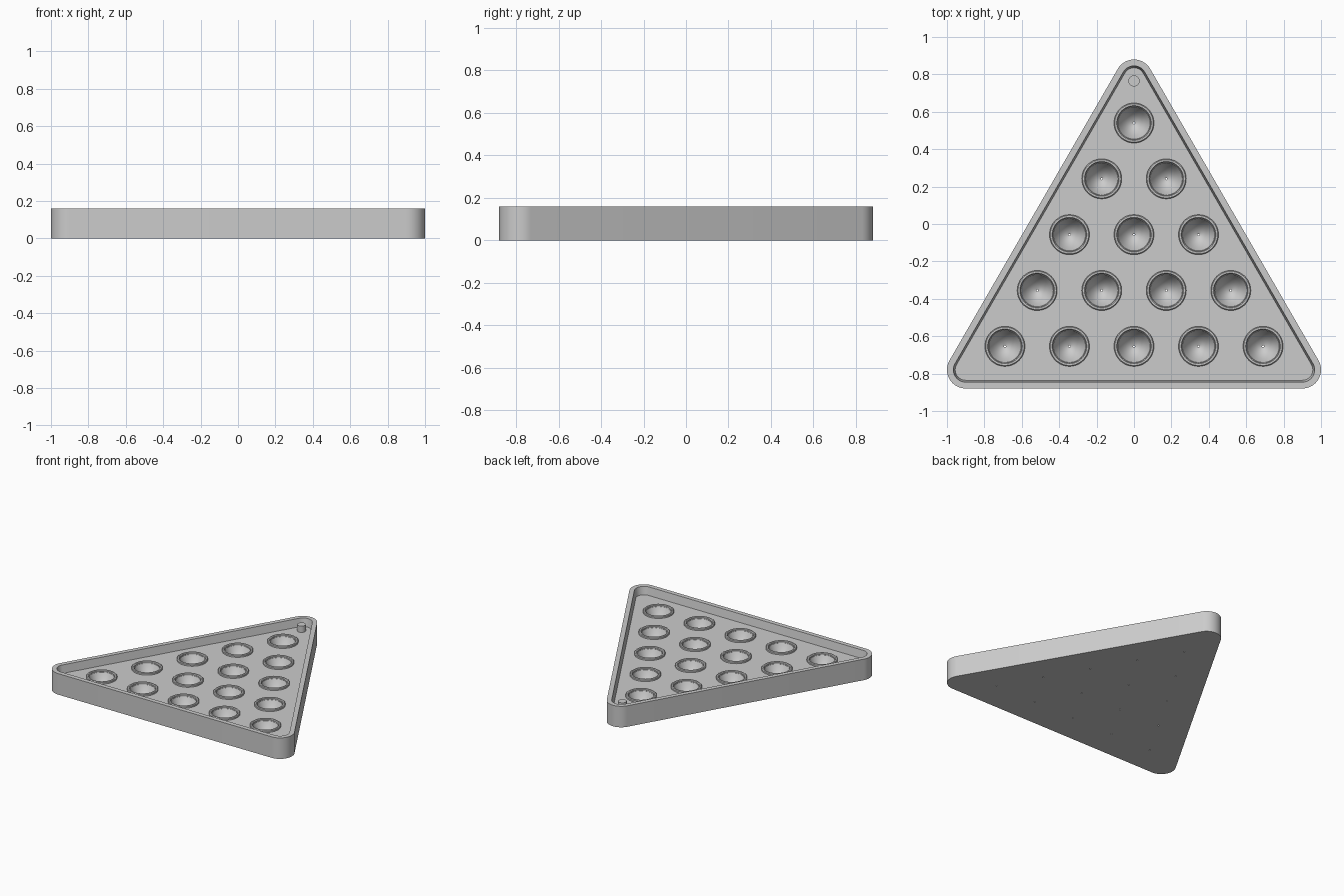
import bpy, bmesh
from math import sin, cos, pi, radians

cube = bpy.data.objects.get("Cube")
if cube:
    bpy.data.objects.remove(cube, do_unlink=True)

grey = bpy.data.materials.new("plain_grey")
grey.use_nodes = True
grey.diffuse_color = (0.6, 0.6, 0.6, 1)
grey.node_tree.nodes["Principled BSDF"].inputs["Base Color"].default_value = (0.6, 0.6, 0.6, 1)

HEIGHT, FLOOR, RIM_TOP = 0.16, 0.10, 0.115
CORNERS = [(0.9, -0.7795), (0, 0.7795), (-0.9, -0.7795)]


def make_object(name, bm):
    bmesh.ops.recalc_face_normals(bm, faces=bm.faces)
    mesh = bpy.data.meshes.new(name)
    bm.to_mesh(mesh)
    bm.free()
    mesh.materials.append(grey)
    obj = bpy.data.objects.new(name, mesh)
    bpy.context.collection.objects.link(obj)
    return obj


def rounded_triangle(radius, z):
    """Counter-clockwise outline with a 120 degree arc at each corner."""
    steps = 16
    return [(x + radius * cos(a), y + radius * sin(a), z)
            for i, (x, y) in enumerate(CORNERS)
            for a in [radians(-90 + 120 * (i + k / steps)) for k in range(steps + 1)]]


def skin(bm, rings, caps=True):
    """Join matching rings of points, closing either the ends or the loop."""
    loops = [[bm.verts.new(p) for p in ring] for ring in rings]
    pairs = list(zip(loops, loops[1:]))
    if caps:
        bm.faces.new(loops[0])
        bm.faces.new(loops[-1])
    else:
        pairs.append((loops[-1], loops[0]))
    for a, b in pairs:
        for i in range(len(a)):
            j = (i + 1) % len(a)
            bm.faces.new((a[i], a[j], b[j], b[i]))


def lathe(bm, profile, x, y, caps=True, sides=48):
    skin(bm, [[(x + r * cos(2 * pi * k / sides), y + r * sin(2 * pi * k / sides), z)
               for k in range(sides)] for r, z in profile], caps)


def cut(target, cutter):
    mod = target.modifiers.new("cut", "BOOLEAN")
    mod.operation, mod.solver, mod.object = "DIFFERENCE", "EXACT", cutter
    bpy.context.view_layer.objects.active = target
    bpy.ops.object.modifier_apply(modifier=mod.name)
    bpy.data.objects.remove(cutter, do_unlink=True)


# Hole centres: five rows, from one hole at the point to five at the base
holes = [((i - (n - 1) / 2) * 0.345, 0.54 - (n - 1) * 0.2985)
         for n in range(1, 6) for i in range(n)]

# Tray body
bm = bmesh.new()
skin(bm, [rounded_triangle(0.1, 0), rounded_triangle(0.1, HEIGHT)])
tray = make_object("tray", bm)

# Recessed floor with slightly sloping walls
bm = bmesh.new()
skin(bm, [rounded_triangle(0.056, FLOOR), rounded_triangle(0.066, HEIGHT),
          rounded_triangle(0.066, HEIGHT + 0.05)])
cut(tray, make_object("recess_cutter", bm))

# Bowls with a pinhole through the base
bowl = [(0.005, -0.02), (0.005, 0.01), (0.022, 0.016), (0.045, 0.034),
        (0.066, 0.062), (0.08, 0.088), (0.088, FLOOR + 0.004), (0.088, 0.14)]
bm = bmesh.new()
for x, y in holes:
    lathe(bm, bowl, x, y)
cut(tray, make_object("bowl_cutter", bm))

# Raised rims around the bowls
rim = [(0.088, FLOOR - 0.002), (0.107, FLOOR - 0.002), (0.107, RIM_TOP - 0.004),
       (0.102, RIM_TOP), (0.093, RIM_TOP), (0.088, RIM_TOP - 0.005)]
bm = bmesh.new()
for x, y in holes:
    lathe(bm, rim, x, y, caps=False)
rims = make_object("bowl_rims", bm)

# Small peg at the point
bm = bmesh.new()
lathe(bm, [(0.03, FLOOR - 0.002), (0.03, 0.148)], 0, 0.765, sides=32)
peg = make_object("corner_peg", bm)

bpy.ops.object.select_all(action="DESELECT")
for obj in (tray, rims, peg):
    obj.select_set(True)
bpy.context.view_layer.objects.active = tray
bpy.ops.object.shade_smooth_by_angle(angle=radians(30))
